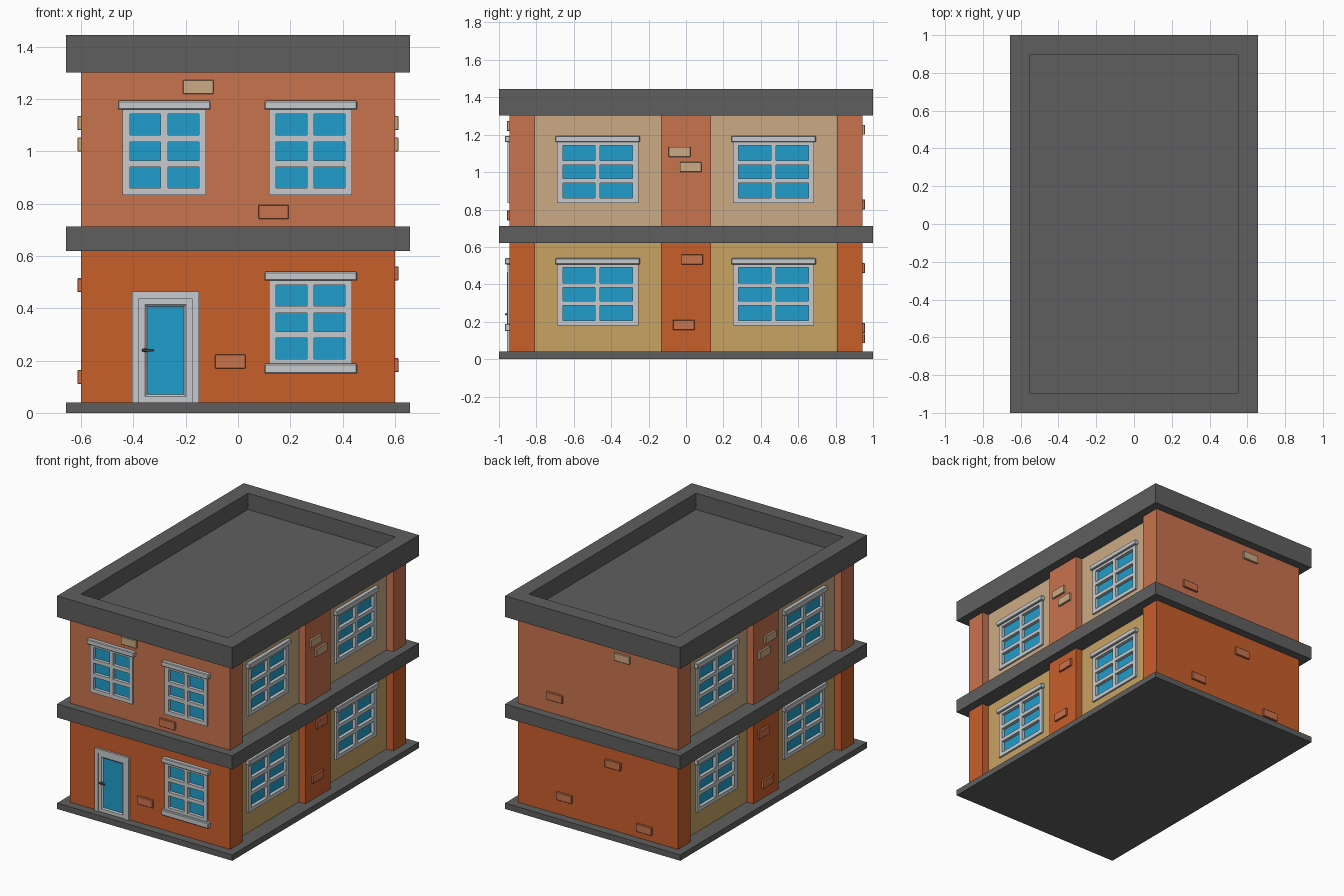
import bpy, bmesh
from mathutils import Vector

if "Cube" in bpy.data.objects:
    bpy.data.objects.remove(bpy.data.objects["Cube"])


def material(name, r, g, b):
    m = bpy.data.materials.new(name)
    lin = [((c / 255 + 0.055) / 1.055) ** 2.4 for c in (r, g, b)]
    m.diffuse_color = (*lin, 1)
    m.use_nodes = True
    m.node_tree.nodes["Principled BSDF"].inputs["Base Color"].default_value = m.diffuse_color
    return m


GREY = material("dark_grey", 95, 95, 96)
ORANGE = material("deep_orange", 201, 94, 43)
SALMON = material("salmon", 201, 115, 78)
TAN = material("pale_tan", 203, 170, 131)
OCHRE = material("ochre", 201, 163, 99)
WHITE = material("frame_white", 199, 202, 205)
GLASS = material("glass_blue", 33, 158, 203)
METAL = material("handle_grey", 85, 87, 90)


def add_box(bm, a, b):
    lo = Vector([min(p) for p in zip(a, b)])
    hi = Vector([max(p) for p in zip(a, b)])
    for v in bmesh.ops.create_cube(bm, size=1)["verts"]:
        v.co = Vector([lo[i] + (v.co[i] + 0.5) * (hi[i] - lo[i]) for i in range(3)])


def finish(name, bm, *mats):
    me = bpy.data.meshes.new(name)
    bmesh.ops.recalc_face_normals(bm, faces=bm.faces)
    bm.to_mesh(me)
    bm.free()
    ob = bpy.data.objects.new(name, me)
    bpy.context.collection.objects.link(ob)
    for m in mats:
        me.materials.append(m)
    return ob


def boxes(name, pairs, mat, bevel=0):
    bm = bmesh.new()
    for a, b in pairs:
        add_box(bm, a, b)
    if bevel:
        bmesh.ops.bevel(bm, geom=bm.edges[:], offset=bevel, segments=1, affect='EDGES')
    return finish(name, bm, mat)


# wall mappings: u along the wall, z up, d outwards from the wall surface
PANEL, FACE, END = 0.55, 0.60, 0.943
def front(u, z, d): return (u, -END - d, z)
def back(u, z, d): return (u, END + d, z)
def right(u, z, d): return (PANEL + d, u, z)
def left(u, z, d): return (-PANEL - d, u, z)
def right_pier(u, z, d): return (FACE + d, u, z)
def left_pier(u, z, d): return (-FACE - d, u, z)


# slabs and roof with sunken top
boxes("base_slab", [((-.657, -1, 0), (.657, 1, .04))], GREY)
boxes("floor_band", [((-.657, -1, .62), (.657, 1, .712))], GREY)
bm = bmesh.new()
add_box(bm, (-.657, -1, 1.302), (.657, 1, 1.445))
top = max(bm.faces, key=lambda f: f.calc_center_median().z)
bmesh.ops.inset_region(bm, faces=[top], thickness=0.148)
bmesh.ops.inset_region(bm, faces=[top], thickness=0.0005)
bmesh.ops.translate(bm, verts=top.verts[:], vec=(0, 0, -0.11))
finish("roof", bm, GREY)

# walls of the two storeys
walls = {}
for level, z0, z1, wall, panel in (("lower", .04, .62, ORANGE, OCHRE),
                                   ("upper", .712, 1.302, SALMON, TAN)):
    walls[level, "front"] = boxes(level + "_front_wall", [((-FACE, -END, z0), (FACE, -.807, z1))], wall)
    boxes(level + "_back_wall", [((-FACE, .807, z0), (FACE, END, z1))], wall)
    boxes(level + "_side_piers", [((s * .5, -.134, z0), (s * FACE, .134, z1)) for s in (-1, 1)], wall)
    walls[level, "side"] = boxes(level + "_side_panels", [((-PANEL, -.82, z0), (PANEL, .82, z1))], panel)

POCKET = 0.012
cuts = {key: [] for key in walls}


def window(name, wall, key, u, z, half, side, over, sill=False):
    """Six-pane window: glass in a shallow pocket, frame bars, lintel and optional sill."""
    h, mid, out = 0.332, 0.0135, 0.012
    def span(u0, u1, z0, z1, d0, d1):
        return (wall(u + u0, z + z0, d0), wall(u + u1, z + z1, d1))
    cuts[key].append(span(-half + .01, half - .01, .01, h - .01, -POCKET, .05))
    boxes(name + "_glass", [span(-half + .012, half - .012, .012, h - .012, -POCKET - .004, -POCKET + .002)], GLASS)
    bars = [span(a, b, 0, h, -POCKET, out)
            for a, b in ((-half, -half + side), (-mid, mid), (half - side, half))]
    for z0, z1 in ((0, .027), (.107, .132), (.203, .228), (.309, h)):
        for a, b in ((-half + side, -mid), (mid, half - side)):
            bars.append(span(a, b, z0, z1, -POCKET, out))
    boxes(name + "_frame", bars, WHITE)
    boxes(name + "_lintel", [span(-over, over, .326, .36, -.005, .026)], WHITE, .004)
    if sill:
        boxes(name + "_sill", [span(-over, over, -.03, .008, -.005, .026)], WHITE, .004)


for level, z in (("lower", .18), ("upper", .834)):
    for sname, wall in (("left", left), ("right", right)):
        for pos, u in (("front", -.472), ("rear", .468)):
            window(f"{level}_{sname}_{pos}_window", wall, (level, "side"), u, z, .217, .031, .226)
window("upper_front_left_window", front, ("upper", "front"), -.282, .834, .159, .027, .177)
window("upper_front_right_window", front, ("upper", "front"), .278, .834, .159, .027, .177)
window("lower_front_window", front, ("lower", "front"), .278, .18, .159, .027, .177, True)

# cut the window pockets into the walls
for key, ob in walls.items():
    cutter = boxes("pocket_cutter", cuts[key], GLASS)
    cutter.hide_render = True
    mod = ob.modifiers.new("pockets", 'BOOLEAN')
    mod.operation, mod.solver, mod.object = 'DIFFERENCE', 'EXACT', cutter
    bpy.context.view_layer.objects.active = ob
    bpy.ops.object.modifier_apply(modifier=mod.name)
    bpy.data.objects.remove(cutter)

# door frame, leaf with glazed inset, handle
boxes("door_frame", [(front(-.405, .04, -.01), front(-.379, .465, .014)),
                     (front(-.176, .04, -.01), front(-.15, .465, .014)),
                     (front(-.379, .437, -.01), front(-.176, .465, .014))], WHITE)
bm = bmesh.new()
add_box(bm, front(-.379, .04, -.01), front(-.176, .437, .008))
face = min(bm.faces, key=lambda f: f.calc_center_median().y)
bmesh.ops.inset_region(bm, faces=[face], thickness=0.032)
bmesh.ops.inset_region(bm, faces=[face], thickness=0.011)
bmesh.ops.translate(bm, verts=face.verts[:], vec=(0, .007, 0))
face.material_index = 1
finish("door", bm, WHITE, GLASS)
boxes("door_handle", [(front(-.362, .233, .006), front(-.348, .247, .018)),
                      (front(-.368, .235, .018), front(-.322, .245, .026))], METAL, .002)

# loose bricks: wall, centre along the wall, bottom height, colour
bricks = [(front, -.152, 1.22, TAN), (front, .136, .742, SALMON), (front, -.03, .17, SALMON),
          (back, -.185, 1.2, TAN), (back, .32, .8, SALMON), (back, -.117, .46, SALMON),
          (back, .25, .14, SALMON), (back, -.35, .085, SALMON)]
for wall, drop in ((right_pier, 0), (left_pier, .045)):
    bricks += [(wall, -.035, 1.082, TAN), (wall, .025, 1.0, TAN),
               (wall, .033, .507 - drop, SALMON), (wall, -.012, .156 - drop, SALMON)]
for i, (wall, u, z, mat) in enumerate(bricks):
    boxes(f"brick_{i + 1}", [(wall(u - .058, z, -.01), wall(u + .058, z + .053, .014))], mat, .002)
